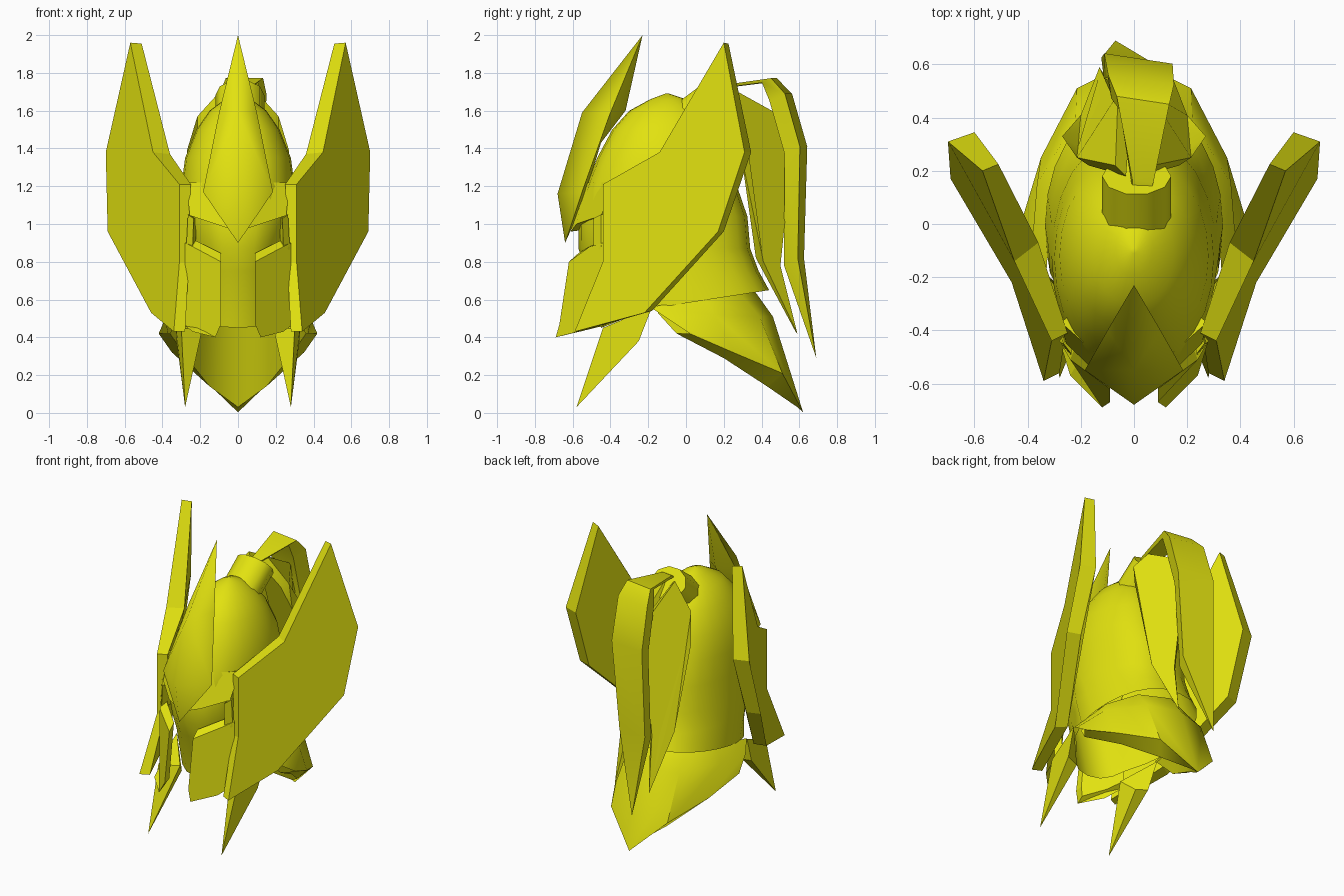
import bpy, bmesh, math
from mathutils import Vector

gold = bpy.data.materials.new("yellow")
gold.diffuse_color = (0.76, 0.76, 0.005, 1)


def make(name, verts, faces, smooth=None, mirror=False):
    """Mesh object from points and faces, with optional mirror."""
    bm = bmesh.new()
    vs = [bm.verts.new(v) for v in verts]
    for f in faces:
        bm.faces.new([vs[i] for i in f])
    bmesh.ops.remove_doubles(bm, verts=bm.verts, dist=0.0005)
    bmesh.ops.recalc_face_normals(bm, faces=bm.faces)
    me = bpy.data.meshes.new(name)
    bm.to_mesh(me)
    bm.free()
    ob = bpy.data.objects.new(name, me)
    bpy.context.collection.objects.link(ob)
    me.materials.append(gold)
    if mirror:
        m = ob.modifiers.new("mirror", 'MIRROR')
        m.merge_threshold = 0.002
    if smooth:
        bpy.ops.object.select_all(action='DESELECT')
        ob.select_set(True)
        bpy.context.view_layer.objects.active = ob
        bpy.ops.object.shade_smooth_by_angle(angle=math.radians(smooth))
    return ob


def grid_faces(rows, cols, closed):
    n = cols if closed else cols - 1
    return [(r * cols + c, r * cols + (c + 1) % cols,
             (r + 1) * cols + (c + 1) % cols, (r + 1) * cols + c)
            for r in range(rows - 1) for c in range(n)]


def slab(name, outer, inner, smooth=None, mirror=True):
    """Plate closed between two matching outlines."""
    n = len(outer)
    faces = [tuple(range(n)), tuple(range(2 * n - 1, n - 1, -1))]
    faces += [(i, (i + 1) % n, n + (i + 1) % n, n + i) for i in range(n)]
    return make(name, list(outer) + list(inner), faces, smooth, mirror)


# Helm shell with face: z, half width, front y, back y
rings = [(1.69, 0.012, -0.11, -0.09), (1.66, 0.07, -0.19, 0.0),
         (1.60, 0.15, -0.30, 0.08), (1.50, 0.22, -0.39, 0.16),
         (1.35, 0.28, -0.47, 0.23), (1.20, 0.30, -0.53, 0.27),
         (1.04, 0.31, -0.57, 0.325), (0.87, 0.32, -0.57, 0.34),
         (0.75, 0.325, -0.52, 0.385), (None, 0.335, -0.45, 0.44)]
SEG = 24
verts = []
for z, w, yf, yb in rings:
    for i in range(SEG):
        a = 2 * math.pi * i / SEG
        s, c = math.sin(a), math.cos(a)
        y = (yf + yb) / 2 + (yb - yf) / 2 * s
        x = w * math.copysign(abs(c) ** 0.82, c)
        zz = z
        if z is None:  # sloping lower rim
            zz = 0.55 + (0.156 if y > -0.2 else 0.4) * (y + 0.2)
        if zz < 1.0 and y < -0.2:  # narrower at the face
            x *= 0.8 + 0.2 * max(0, 1 + (y + 0.2) / 0.1)
        verts.append((x, y, zz))
make("helm_shell", verts, grid_faces(len(rings), SEG, True) + [tuple(range(SEG))], smooth=50)

# Neck guard: flaring outside, pointed edge, turned-under lip and inside
neck = [(0.33, -0.19, 0.56), (0.31, 0.10, 0.61), (0.20, 0.28, 0.64), (0, 0.36, 0.65),
        (0.385, -0.10, 0.50), (0.365, 0.15, 0.52), (0.22, 0.39, 0.51), (0, 0.46, 0.51),
        (0.42, 0.02, 0.42), (0.35, 0.25, 0.32), (0.215, 0.51, 0.21), (0, 0.62, 0.003),
        (0.36, -0.05, 0.42), (0.27, 0.20, 0.29), (0.15, 0.43, 0.14), (0, 0.59, 0.03),
        (0.31, -0.15, 0.53), (0.28, 0.10, 0.55), (0.18, 0.30, 0.54), (0, 0.38, 0.53)]
make("neck_guard", neck, grid_faces(5, 4, False), smooth=40, mirror=True)

# Side wings
slab("side_wing",
     [(0.31, -0.44, 1.21), (0.45, -0.14, 1.38), (0.57, 0.20, 1.96), (0.70, 0.31, 1.38),
      (0.69, 0.17, 0.96), (0.46, -0.22, 0.53), (0.34, -0.59, 0.43), (0.31, -0.44, 0.80)],
     [(0.25, -0.41, 1.21), (0.36, -0.07, 1.37), (0.51, 0.225, 1.955), (0.60, 0.345, 1.38),
      (0.60, 0.20, 0.96), (0.39, -0.18, 0.54), (0.28, -0.56, 0.43), (0.26, -0.43, 0.80)])

# Pointed brow crest: centre ridge, side edge, back line
crest = [(0, -0.23, 2.0), (0, -0.55, 1.59), (0, -0.68, 1.16), (0, -0.64, 0.90),
         (0.10, -0.40, 1.59), (0.185, -0.55, 1.17),
         (0, -0.32, 1.60), (0, -0.45, 1.43), (0, -0.55, 1.10)]
make("brow_crest", crest, [(0, 1, 4), (1, 2, 5, 4), (2, 3, 5),
                           (0, 4, 6), (4, 5, 7, 6), (5, 8, 7), (5, 3, 8)],
     smooth=65, mirror=True)

# Brow rim above the eyes, blending up into the dome
slab("brow_rim",
     [(0.0, -0.61, 0.96), (0.12, -0.58, 1.0), (0.255, -0.45, 1.045), (0.275, -0.37, 1.22),
      (0.14, -0.49, 1.22), (0.0, -0.54, 1.22)],
     [(0.0, -0.53, 0.97), (0.12, -0.51, 1.01), (0.235, -0.41, 1.05), (0.25, -0.35, 1.21),
      (0.12, -0.47, 1.21), (0.0, -0.51, 1.21)], smooth=45)

# Outer eye frame
slab("eye_frame",
     [(0.235, -0.49, 1.03), (0.265, -0.45, 1.05), (0.275, -0.45, 0.86), (0.24, -0.49, 0.88)],
     [(0.225, -0.42, 1.03), (0.25, -0.38, 1.05), (0.25, -0.38, 0.86), (0.22, -0.42, 0.88)])

# Cheek guards
slab("cheek_guard",
     [(0.09, -0.62, 0.80), (0.24, -0.51, 0.88), (0.28, -0.44, 0.90), (0.28, -0.44, 0.46),
      (0.24, -0.57, 0.43), (0.12, -0.69, 0.40), (0.09, -0.67, 0.47)],
     [(0.09, -0.57, 0.845), (0.22, -0.46, 0.91), (0.25, -0.40, 0.91), (0.25, -0.40, 0.48),
      (0.21, -0.52, 0.46), (0.115, -0.64, 0.43), (0.09, -0.62, 0.48)])

# Jaw spikes
spike = [(0.28, -0.58, 0.03), (0.30, -0.44, 0.45), (0.34, -0.18, 0.56),
         (0.325, -0.25, 0.38), (0.19, -0.36, 0.44), (0.24, -0.27, 0.36)]
make("jaw_spike", spike, [(0, 1, 2, 3), (0, 4, 1), (0, 3, 5), (0, 5, 4),
                          (1, 4, 2), (2, 4, 5, 3)], mirror=True)

# Plume socket on top of the helm
N = 10
up = Vector((0, -0.64, 0.77))
sock = []
for c in (Vector((0.01, -0.02, 1.53)), Vector((0.01, 0.18, 1.68))):
    for i in range(N):
        a = 2 * math.pi * i / N
        sock.append(c + Vector((0.13 * math.cos(a), 0, 0)) + up * 0.11 * math.sin(a))
make("plume_socket", sock, grid_faces(2, N, True) + [tuple(range(N)), tuple(range(N, 2 * N))],
     smooth=45)

# Hanging side blades of the plume
slab("plume_side_blade",
     [(0.07, 0.22, 1.73), (0.215, 0.25, 1.57), (0.27, 0.33, 1.39), (0.20, 0.41, 0.80),
      (0.13, 0.59, 0.42), (0.09, 0.50, 0.78), (0.07, 0.55, 1.27), (0.06, 0.49, 1.58)],
     [(0.03, 0.18, 1.70), (0.17, 0.22, 1.55), (0.21, 0.29, 1.38), (0.15, 0.37, 0.82),
      (0.125, 0.58, 0.43), (0.05, 0.46, 0.80), (0.02, 0.49, 1.27), (0.01, 0.44, 1.56)],
     smooth=30)

# Long back blade of the plume: stations of x, y, z, half width, half thickness
stations = [(0.03, 0.14, 1.72, 0.04, 0.025), (0.03, 0.44, 1.76, 0.10, 0.03),
            (0.02, 0.50, 1.67, 0.125, 0.05), (0.01, 0.58, 1.39, 0.13, 0.05),
            (-0.02, 0.57, 0.80, 0.11, 0.045)]
wd, td = Vector((0.99, -0.15, 0)), Vector((0.13, 0.85, 0.4))
pts = []
for x, y, z, w, t in stations:
    c = Vector((x, y, z))
    pts += [c + wd * w + td * t, c - wd * w + td * t,
            c - wd * w * 0.8 - td * t, c + wd * w * 0.8 - td * t]
n = len(pts)
faces = grid_faces(len(stations), 4, True) + [(0, 1, 2, 3)]
faces += [(n - 4 + i, n - 4 + (i + 1) % 4, n) for i in range(4)]
make("plume_back_blade", pts + [Vector((-0.07, 0.69, 0.29))], faces, smooth=40)
